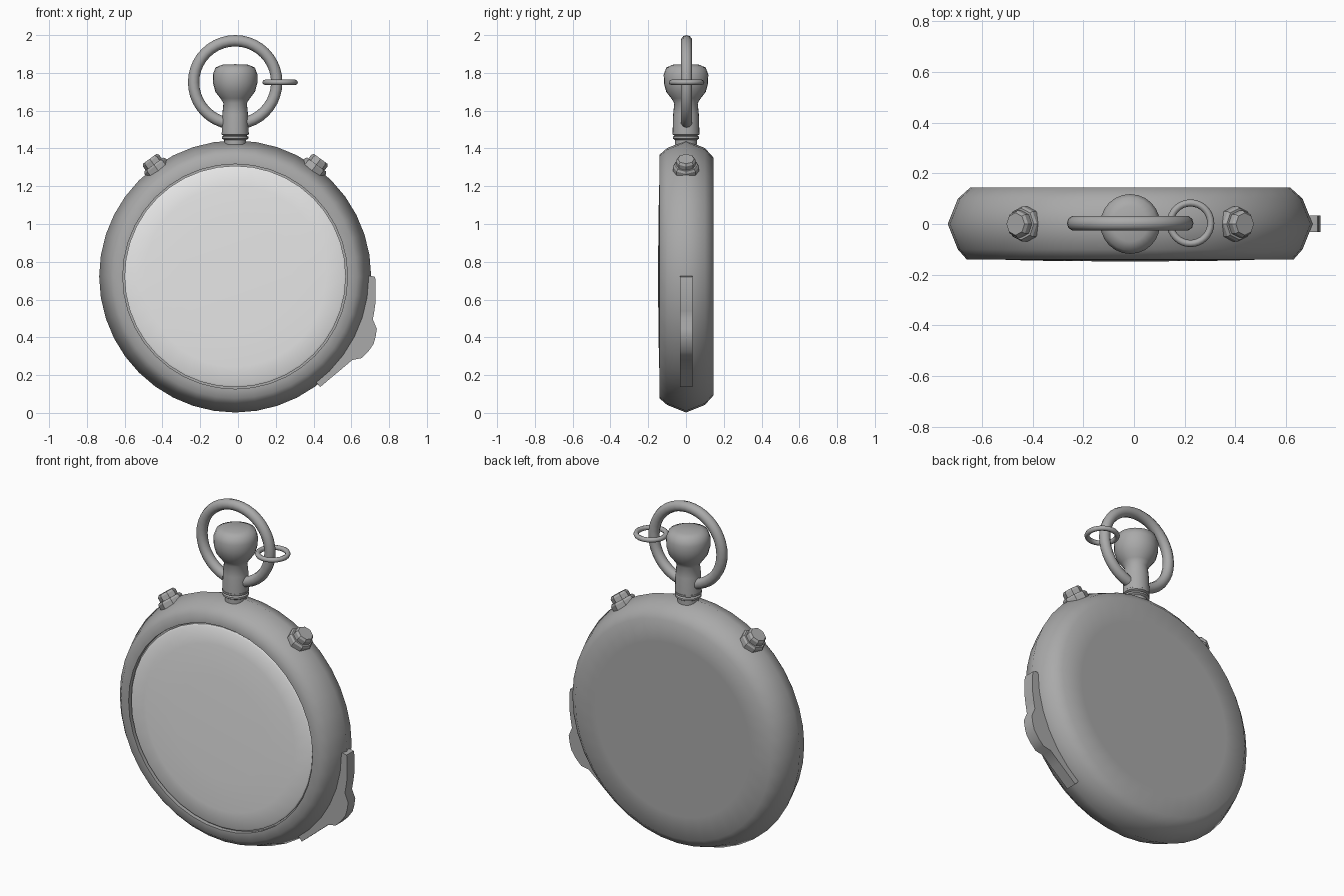
import bpy, bmesh, math
from math import radians, sin, cos, pi
from mathutils import Matrix, Vector

cube = bpy.data.objects.get("Cube")
if cube:
    bpy.data.objects.remove(cube)

CX, CZ, R = -0.015, 0.722, 0.72      # centre and radius of the case


def material(name, grey):
    mat = bpy.data.materials.new(name)
    mat.use_nodes = True
    colour = (grey, grey, grey, 1)
    mat.diffuse_color = colour
    mat.node_tree.nodes["Principled BSDF"].inputs["Base Color"].default_value = colour
    return mat


metal = material("grey metal", 0.4)
pale = material("pale face", 0.8)


def finish(name, bm, mat, matrix, angle):
    bmesh.ops.remove_doubles(bm, verts=bm.verts, dist=1e-5)
    bmesh.ops.recalc_face_normals(bm, faces=bm.faces)
    mesh = bpy.data.meshes.new(name)
    bm.to_mesh(mesh)
    bm.free()
    mesh.materials.append(mat)
    obj = bpy.data.objects.new(name, mesh)
    bpy.context.collection.objects.link(obj)
    obj.matrix_world = matrix
    bpy.ops.object.select_all(action='DESELECT')
    obj.select_set(True)
    bpy.context.view_layer.objects.active = obj
    bpy.ops.object.shade_smooth_by_angle(angle=radians(angle))
    return obj


def lathe(name, profile, mat, matrix, steps=32, angle=60):
    """Spin a (radius, height) profile about local z."""
    bm = bmesh.new()
    verts = [bm.verts.new((r, 0, h)) for r, h in profile]
    edges = [bm.edges.new(pair) for pair in zip(verts, verts[1:])]
    bmesh.ops.spin(bm, geom=verts + edges, cent=(0, 0, 0), axis=(0, 0, 1),
                   angle=2 * pi, steps=steps)
    return finish(name, bm, mat, matrix, angle)


def ring(name, major, minor, matrix, around=40, tube=10):
    profile = [(major + minor * cos(2 * pi * i / tube), minor * sin(2 * pi * i / tube))
               for i in range(tube + 1)]
    return lathe(name, profile, metal, matrix, around, 80)


# Case and domed face, turned about the front-back axis
to_front = Matrix.Translation((CX, 0, CZ)) @ Matrix.Rotation(radians(90), 4, 'X')
lathe("case", [(0, -0.145), (0.5, -0.145), (0.63, -0.145), (0.68, -0.1), (R, 0),
               (0.68, 0.1), (0.645, 0.14), (0.595, 0.14), (0.595, 0.115), (0, 0.115)],
      metal, to_front, 40)
lathe("face", [(0, 0.148), (0.3, 0.146), (0.48, 0.142), (0.575, 0.134),
               (0.586, 0.128), (0.586, 0.112)], pale, to_front, 40, 50)

# Collar and crown
upright = Matrix.Translation((CX, 0, 0))
lathe("collar", [(0, 1.42), (0.058, 1.42), (0.058, 1.445), (0.07, 1.452), (0.07, 1.462),
                 (0.06, 1.468), (0.072, 1.474), (0.072, 1.484), (0, 1.487)],
      metal, upright, 24, 40)
lathe("crown", [(0, 1.48), (0.071, 1.485), (0.068, 1.58), (0.062, 1.64), (0.078, 1.665),
                (0.105, 1.7), (0.117, 1.745), (0.118, 1.79), (0.105, 1.828),
                (0.07, 1.843), (0, 1.846)], metal, upright, 24)

# Bow and the small link hanging on it
ring("bow", 0.22, 0.03, Matrix.Translation((CX, 0.003, 1.75)) @ Matrix.Rotation(pi / 2, 4, 'X'))
ring("small_link", 0.08, 0.014, Matrix.Translation((0.223, 0.003, 1.75)), 32, 8)

# Push buttons on each shoulder
for side, tilt in (("left", 36), ("right", -36)):
    place = (Matrix.Translation((CX, 0, CZ)) @ Matrix.Rotation(radians(tilt), 4, 'Y'))
    lathe(side + "_button_base", [(0, 0.66), (0.07, 0.66), (0.07, 0.722), (0.062, 0.733),
                                  (0, 0.733)], metal, place, 8, 30)
    lathe(side + "_button_cap", [(0, 0.72), (0.053, 0.72), (0.053, 0.758), (0.044, 0.77),
                                 (0, 0.77)], metal, place, 8, 30)

# Slide lever on the lower left rim
outline = [(0.705, 0.725), (0.725, 0.72), (0.729, 0.7), (0.729, 0.59), (0.722, 0.54),
           (0.714, 0.495), (0.735, 0.445), (0.728, 0.4), (0.718, 0.365), (0.69, 0.325),
           (0.655, 0.29), (0.605, 0.28), (0.54, 0.225), (0.435, 0.137), (0.415, 0.16)]
outline += [(CX + 0.66 * cos(radians(a)), CZ + 0.66 * sin(radians(a)))
            for a in range(-50, 1, 5)]
bm = bmesh.new()
side_face = bm.faces.new([bm.verts.new((x, -0.032, z)) for x, z in outline])
far = bmesh.ops.extrude_face_region(bm, geom=[side_face])["geom"]
bmesh.ops.translate(bm, vec=Vector((0, 0.066, 0)),
                    verts=[v for v in far if isinstance(v, bmesh.types.BMVert)])
finish("slide_lever", bm, metal, Matrix.Identity(4), 50)
